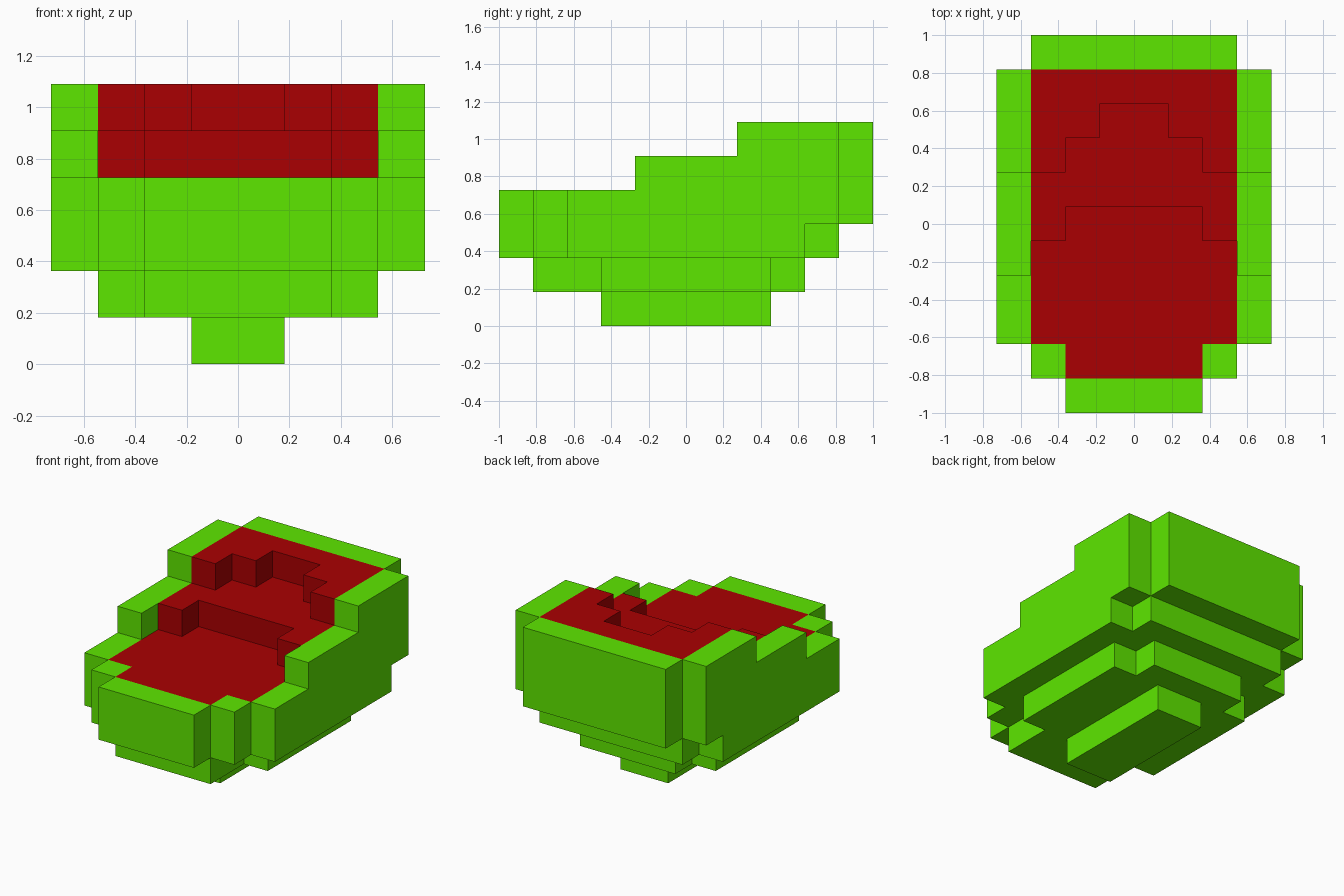
import bpy
import bmesh
from mathutils import Vector

if "Cube" in bpy.data.objects:
    bpy.data.objects.remove(bpy.data.objects["Cube"])

U = 2 / 11  # block size: the model is 11 blocks long


def material(name, rgb):
    m = bpy.data.materials.new(name)
    m.diffuse_color = (*rgb, 1)
    m.use_nodes = True
    m.node_tree.nodes["Principled BSDF"].inputs["Base Color"].default_value = m.diffuse_color
    return m


GREEN = material("leaf green", (0.114, 0.823, 0.0))
RED = material("deep red", (0.402, 0.0, 0.0005))

cells = {}  # (x, y, z) block -> part name


def block(part, x0, x1, y0, y1, z0, z1=None):
    """Fill blocks x0..x1 from the centre line (mirrored), rows y0..y1, layers z0..z1."""
    for z in range(z0, (z1 or z0) + 1):
        for y in range(y0, y1 + 1):
            for x in range(x0, x1):
                cells[x, y, z] = part
                cells[-1 - x, y, z] = part


# Foot under the hull
block("foot", 0, 1, -2, 2, 0)

# Lower hull with notched corners
block("lower_hull", 0, 3, -2, 2, 1)
block("lower_hull", 0, 2, -4, 3, 1)

# Main shell: two layers, the upper one longer at the back
block("shell", 3, 4, -3, 3, 2)
block("shell", 2, 3, -4, 4, 2)
block("shell", 0, 2, -5, 4, 2)
block("shell", 3, 4, -3, 4, 3)
block("shell", 2, 3, -4, 5, 3)
block("shell", 0, 2, -5, 5, 3)

# First step, curved inwards
block("shell", 3, 4, -1, 4, 4)
block("shell", 2, 3, 0, 5, 4)
block("shell", 0, 2, 1, 5, 4)

# Second step, curved inwards
block("shell", 2, 4, 2, 4, 5)
block("shell", 1, 3, 3, 5, 5)
block("shell", 0, 1, 4, 5, 5)

# Red filling replaces the inner blocks of the top layers
for x, y, z in list(cells):
    side = max(x, -1 - x)
    if z >= 3 and ((side < 3 and -3 <= y <= 4) or (side < 2 and y == -4)):
        cells[x, y, z] = "filling"


def build(part, mat):
    """Make one mesh from the exposed block faces of a part."""
    bm = bmesh.new()
    for (x, y, z), owner in cells.items():
        if owner != part:
            continue
        centre = Vector((x + 0.5, y, z + 0.5))
        for axis in range(3):
            for sign in (-1, 1):
                n = Vector((0, 0, 0))
                n[axis] = sign
                if (x + int(n.x), y + int(n.y), z + int(n.z)) in cells:
                    continue
                a = Vector((0, 0, 0))
                a[(axis + 1) % 3] = 0.5
                b = n.cross(a)
                mid = centre + n * 0.5
                corners = (mid - a - b, mid + a - b, mid + a + b, mid - a + b)
                bm.faces.new([bm.verts.new(c * U) for c in corners])
    bmesh.ops.remove_doubles(bm, verts=bm.verts, dist=0.001)
    mesh = bpy.data.meshes.new(part)
    bm.to_mesh(mesh)
    bm.free()
    mesh.materials.append(mat)
    bpy.context.collection.objects.link(bpy.data.objects.new(part, mesh))


for name in ("foot", "lower_hull", "shell"):
    build(name, GREEN)
build("filling", RED)
